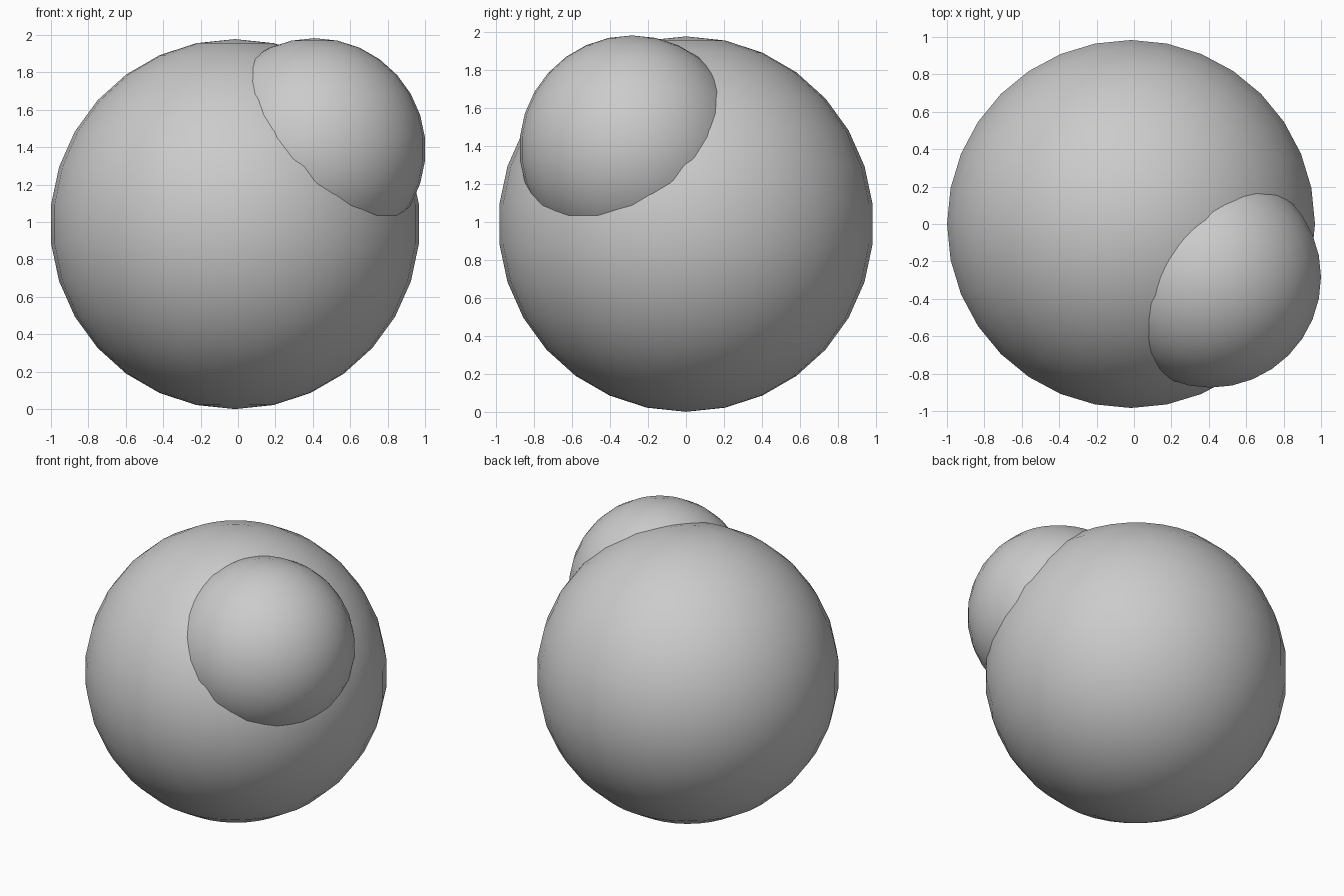
import bpy

if "Cube" in bpy.data.objects:
    bpy.data.objects.remove(bpy.data.objects["Cube"])


def ball(name, radius, center):
    bpy.ops.mesh.primitive_uv_sphere_add(segments=32, ring_count=15, radius=radius, location=center)
    ob = bpy.context.object
    ob.name = name
    bpy.ops.object.shade_smooth()
    return ob


# Large main ball, standing on the ground
ball("large_ball", 0.989, (-0.016, 0, 0.989))

# Smaller ball sunk into the upper front right
ball("small_ball", 0.594, (0.409, -0.284, 1.389))
